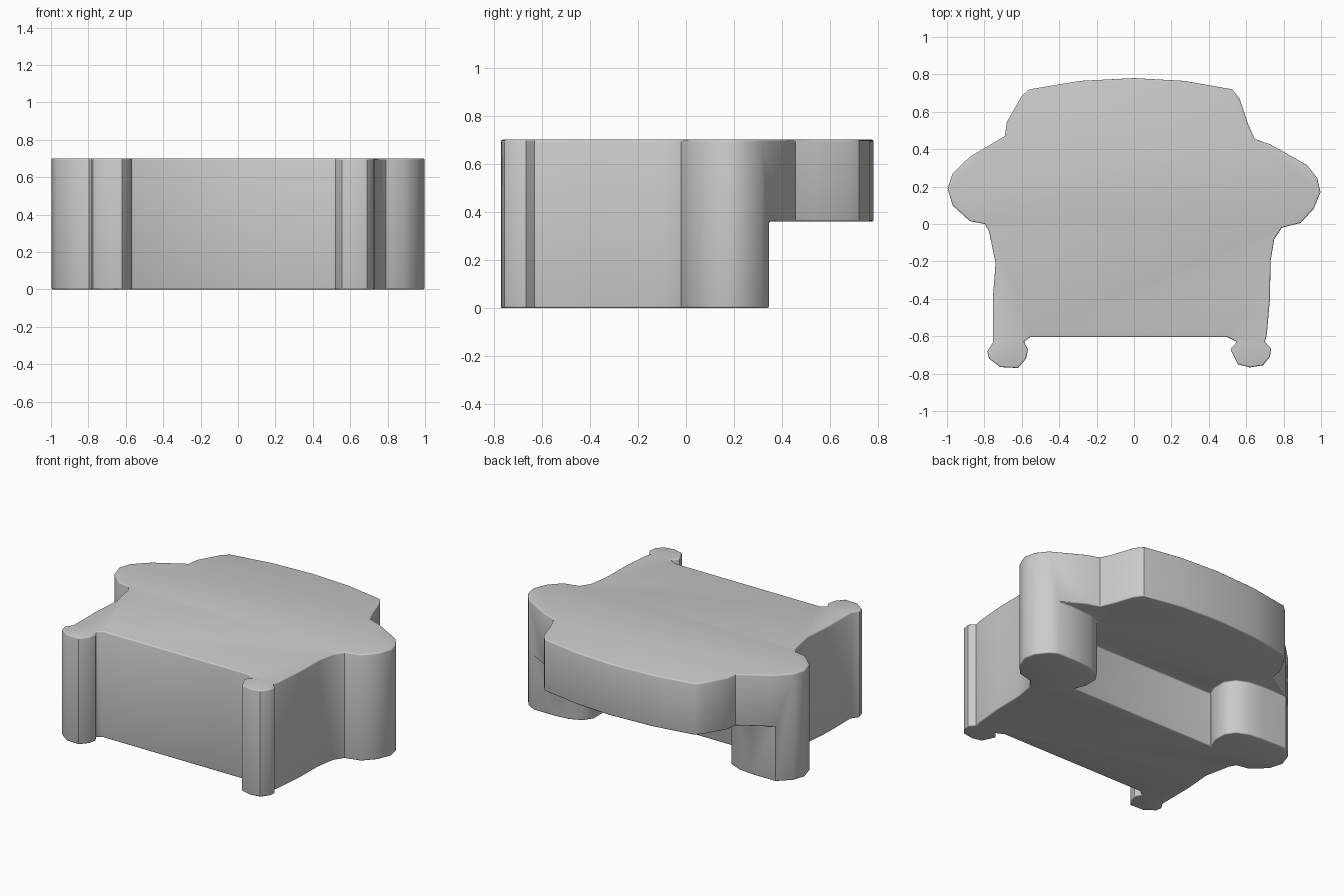
import bpy, bmesh, math

if "Cube" in bpy.data.objects:
    bpy.data.objects.remove(bpy.data.objects["Cube"])

grey = bpy.data.materials.new("plain grey")
grey.diffuse_color = (0.6, 0.6, 0.6, 1)
grey.use_nodes = True
grey.node_tree.nodes["Principled BSDF"].inputs["Base Color"].default_value = grey.diffuse_color


def prism(name, points, z0, z1):
    """Closed solid made by raising a flat outline from z0 to z1."""
    bm = bmesh.new()
    base = bm.faces.new([bm.verts.new((x, y, z0)) for x, y in points])
    top = bmesh.ops.extrude_face_region(bm, geom=[base])["geom"]
    bmesh.ops.translate(bm, vec=(0, 0, z1 - z0),
                        verts=[v for v in top if isinstance(v, bmesh.types.BMVert)])
    bmesh.ops.recalc_face_normals(bm, faces=bm.faces)
    mesh = bpy.data.meshes.new(name)
    bm.to_mesh(mesh)
    bm.free()
    obj = bpy.data.objects.new(name, mesh)
    bpy.context.collection.objects.link(obj)
    obj.data.materials.append(grey)
    return obj


# Armchair silhouette, clockwise from the left end of the crest
crest = [(-.56, .72), (-.29, .765), (0, .78), (.27, .765), (.525, .72),
         (.565, .67), (.61, .535), (.645, .455)]
right_arm = [(.73, .425), (.925, .315), (.98, .245), (.997, .17), (.96, .08),
             (.89, .005), (.79, -.02), (.75, -.08), (.73, -.2), (.727, -.4), (.71, -.59)]
right_foot = [(.70, -.63), (.733, -.665), (.727, -.71), (.69, -.755), (.62, -.767),
              (.555, -.75), (.515, -.67), (.55, -.63), (.5, -.605)]
left_foot = [(-.555, -.605), (-.59, -.63), (-.567, -.67), (-.577, -.72), (-.62, -.77),
             (-.715, -.765), (-.775, -.72), (-.785, -.68), (-.755, -.635)]
left_arm = [(-.755, -.4), (-.74, -.21), (-.775, -.04), (-.797, 0), (-.877, .015),
            (-.97, .1), (-.997, .19), (-.97, .27), (-.877, .36), (-.69, .47),
            (-.68, .545), (-.6, .685)]
body = prism("armchair_body", crest + right_arm + right_foot + left_foot + left_arm, 0, .70)

# Recess below the backrest, leaving a rounded post under each arm
half = [(.53, .08), (.50, .15), (.50, .24), (.54, .30), (.62, .335), (.72, .345), (1.2, .345), (1.2, 1)]
recess = prism("recess_cutter", half + [(-x, y) for x, y in reversed(half)], -.2, .36)
recess.hide_render = True
recess.hide_viewport = True

cut = body.modifiers.new("recess", 'BOOLEAN')
cut.operation = 'DIFFERENCE'
cut.solver = 'EXACT'
cut.object = recess

# Softly rounded rims
rim = body.modifiers.new("rim", 'BEVEL')
rim.width = .016
rim.segments = 3
rim.limit_method = 'ANGLE'
rim.angle_limit = math.radians(65)

bpy.context.view_layer.objects.active = body
body.select_set(True)
for m in ("recess", "rim"):
    bpy.ops.object.modifier_apply(modifier=m)
bpy.ops.object.shade_smooth_by_angle(angle=math.radians(35))
